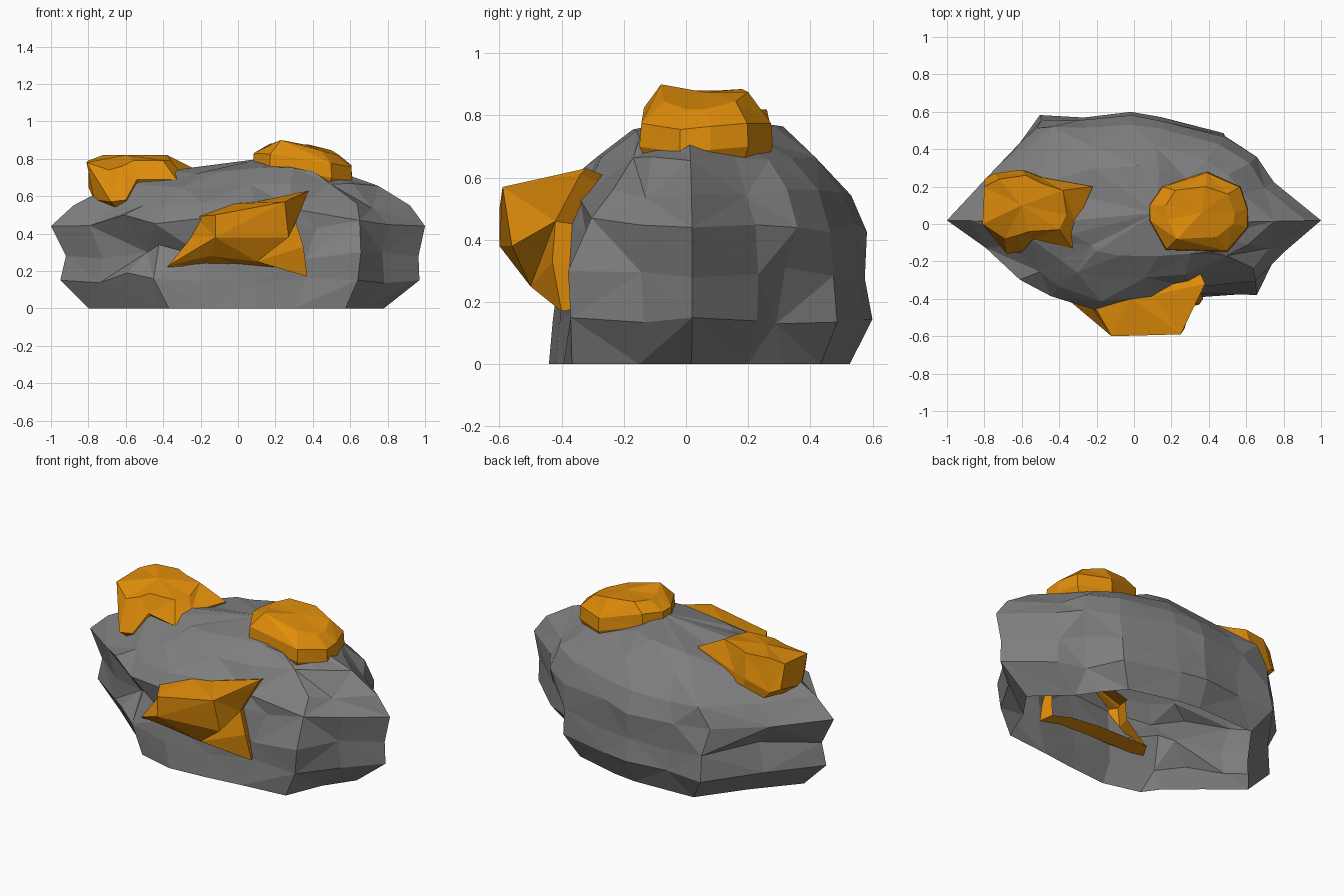
import bpy, bmesh, random
from mathutils import Vector

random.seed(4)


def material(name, rgb):
    m = bpy.data.materials.new(name)
    m.diffuse_color = (*rgb, 1)
    return m


STONE = material("grey_stone", (0.21, 0.21, 0.21))
GOLD = material("orange_gold", (0.74, 0.265, 0.003))


def loft(name, rows, mat, closed=True, peak=None, root=None):
    """Skin rows of points bottom to top with flat triangles; optional peak fan
    and an optional root: the open rim is pushed along a vector into the stone."""
    bm = bmesh.new()
    rings = [[bm.verts.new(p) for p in row] for row in rows]
    n = len(rings[0])
    for k in range(len(rings) - 1):
        a, b = rings[k], rings[k + 1]
        for i in range(n if closed else n - 1):
            j = (i + 1) % n
            if (i + k) % 2:
                tris = ((a[i], a[j], b[j]), (a[i], b[j], b[i]))
            else:
                tris = ((a[i], a[j], b[i]), (a[j], b[j], b[i]))
            for t in tris:
                bm.faces.new(t)
    if peak:
        c = bm.verts.new(peak)
        for i in range(n):
            bm.faces.new((rings[-1][i], rings[-1][(i + 1) % n], c))
    if root:
        rim = [e for e in bm.edges if e.is_boundary]
        out = bmesh.ops.extrude_edge_only(bm, edges=rim)["geom"]
        vs = [v for v in out if isinstance(v, bmesh.types.BMVert)]
        mid = sum((v.co for v in vs), Vector()) / len(vs)
        for v in vs:
            v.co += (mid - v.co) * 0.12 + Vector(root)
    bmesh.ops.remove_doubles(bm, verts=bm.verts, dist=0.0005)
    me = bpy.data.meshes.new(name)
    bm.to_mesh(me)
    bm.free()
    me.materials.append(mat)
    ob = bpy.data.objects.new(name, me)
    bpy.context.collection.objects.link(ob)
    return ob


# Boulder: one plan outline scaled at each level, open underneath
outline = [(1, .02), (.76, .23), (.66, .36), (.5, .48), (.16, .57), (-.02, .6),
           (-.3, .575), (-.52, .58), (-.75, .28), (-1, .02), (-.78, -.14),
           (-.56, -.3), (-.46, -.4), (-.2, -.47), (.1, -.45), (.37, -.42),
           (.66, -.39), (.8, -.16)]
# height, left scale, right scale, back scale, front scale
levels = [(0, .80, .78, .89, .94), (.15, .95, .97, 1, .90), (.28, .92, .965, .97, .87),
          (.44, 1, 1, .97, .96), (.55, .88, .92, .88, .86), (.655, .68, .75, .72, .64),
          (.73, .42, .54, .52, .38)]
# hollows and corners: (level, outline index) -> offset
dents = {(0, 16): (.06, .0, 0), (1, 16): (.0, -.02, 0), (2, 16): (.02, -.04, .02),
         (3, 16): (-.01, .07, .03), (4, 16): (.03, .10, .01), (5, 16): (.0, .08, .01),
         (3, 15): (.05, .08, -.01), (4, 15): (-.04, .02, -.02),
         (3, 13): (0, -.01, .04), (3, 14): (0, 0, .04), (4, 13): (0, -.01, .01),
         (4, 14): (0, 0, .02), (6, 14): (.08, 0, .025), (6, 15): (.1, 0, .02),
         (6, 16): (.05, .0, 0), (6, 4): (.05, -.02, .04), (6, 5): (.03, 0, .035),
         (6, 6): (0, 0, .01),
         (2, 11): (.03, .03, .02), (2, 12): (.0, .05, .06), (3, 11): (-.05, -.01, .06),
         (1, 11): (-.06, 0, .04), (2, 2): (-.03, -.03, .03), (1, 2): (-.06, -.07, -.02),
         (3, 7): (0, -.05, 0), (2, 8): (.02, -.01, .03), (0, 17): (.04, 0, 0)}
rows = []
for k, (z, sl, sr, sb, sf) in enumerate(levels):
    row = []
    for i, (x, y) in enumerate(outline):
        p = Vector((x * (sr if x > 0 else sl), y * (sb if y > 0 else sf), z))
        if i not in (0, 9) and (k, i) not in dents:
            j = [random.uniform(-.016, .016) for _ in range(3)]
            p += Vector((j[0], j[1] * .6, j[2] if k else 0))
        p += Vector(dents.get((k, i), (0, 0, 0)))
        p.x = max(-1, min(1, p.x))
        p.y = min(.6, p.y)
        row.append(p)
    rows.append(row)
loft("boulder", rows, STONE, peak=(.12, .06, .80))

# Gold nugget on the top right
low = [(.08, .02, .76), (.17, -.14, .75), (.5, -.15, .70), (.61, -.02, .68),
       (.61, .08, .69), (.57, .2, .7), (.39, .28, .7), (.15, .2, .76), (.08, .1, .77)]
top = [(.18, .02, .88), (.23, -.08, .9), (.44, -.07, .845), (.53, 0, .82),
       (.54, .06, .82), (.5, .16, .845), (.38, .2, .875), (.22, .18, .885),
       (.17, .1, .88)]
mid = [(x * .95 + t[0] * .05, y * .92 + t[1] * .08, min(z + .075, t[2] - .05))
       for (x, y, z), t in zip(low, top)]
loft("top_nugget", [low, mid, top], GOLD, peak=(.36, .06, .875), root=(0, 0, -.06))

# Gold nugget on the top left
low = [(-.77, 0, .58), (-.68, -.16, .57), (-.6, -.15, .58), (-.54, -.08, .69),
       (-.33, -.13, .69), (-.31, 0, .73), (-.22, .2, .74), (-.5, .25, .68),
       (-.6, .29, .68), (-.75, .27, .63), (-.8, .24, .65)]
top = [(-.81, 0, .78), (-.69, -.08, .74), (-.62, -.06, .76), (-.56, -.04, .79),
       (-.4, -.03, .79), (-.36, .05, .79), (-.38, .18, .82), (-.5, .22, .82),
       (-.58, .26, .82), (-.72, .24, .82), (-.8, .2, .79)]
loft("left_nugget", [low, top], GOLD, peak=(-.6, .1, .82), root=(.02, .02, -.05))

# Gold nugget on the front: two stacked ledges
ledges = [
    [(-.38, -.38, .22), (-.02, -.41, .24), (.2, -.41, .22), (.37, -.4, .17)],
    [(-.37, -.39, .23), (-.15, -.5, .28), (.1, -.5, .25), (.35, -.43, .33)],
    [(-.25, -.42, .38), (-.12, -.6, .38), (.27, -.56, .38), (.31, -.42, .46)],
    [(-.23, -.41, .49), (-.12, -.6, .5), (.25, -.59, .57), (.37, -.34, .61)],
    [(-.23, -.39, .5), (-.02, -.39, .56), (.1, -.38, .57), (.38, -.32, .63)]]
loft("front_nugget", ledges, GOLD, closed=False, root=(0, .1, -.01))
